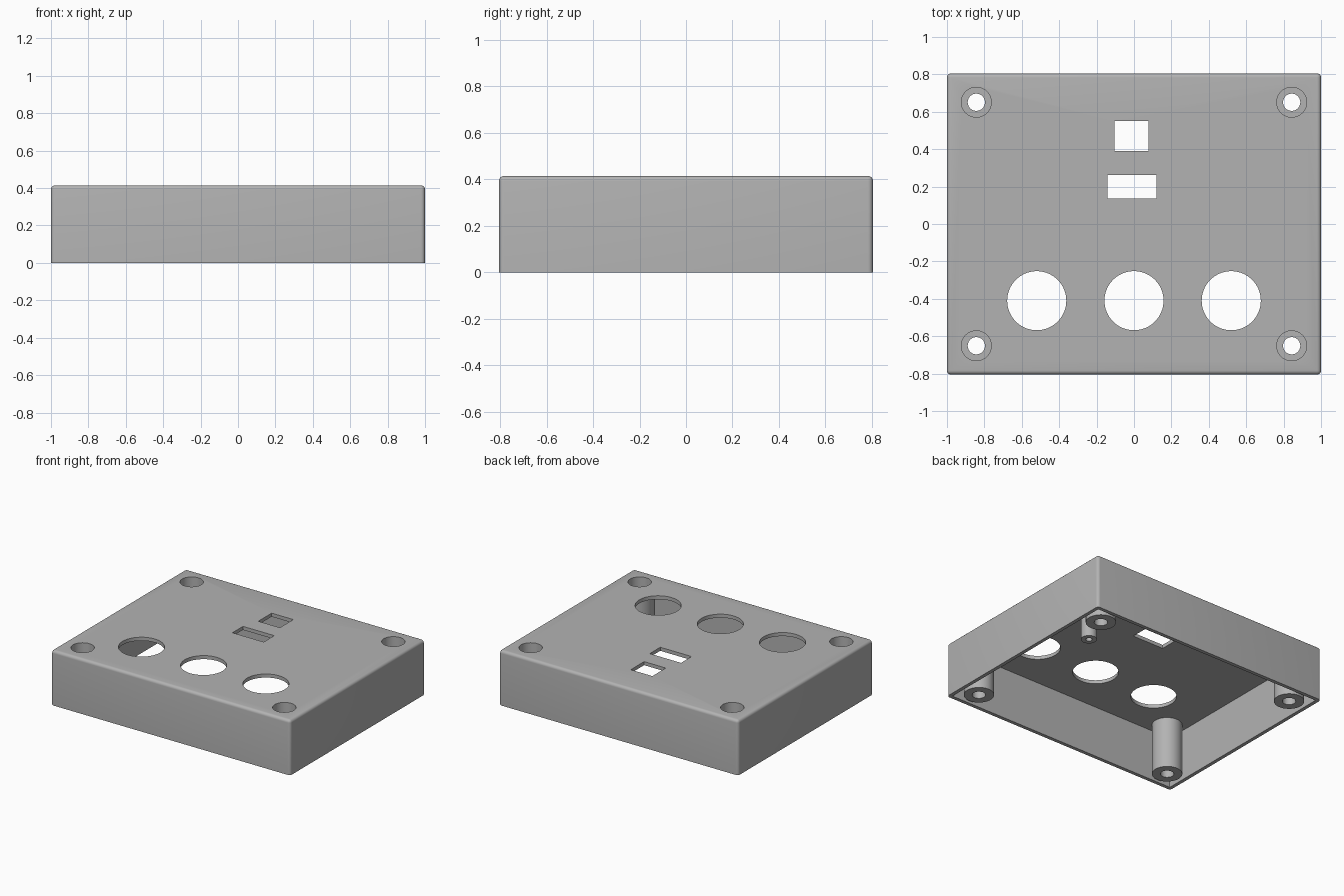
import bpy
import bmesh
import math
from mathutils import Matrix, Vector

cube = bpy.data.objects.get("Cube")
if cube:
    bpy.data.objects.remove(cube, do_unlink=True)

# Overall sizes
HALF_X, HALF_Y, HEIGHT = 1.0, 0.805, 0.415
WALL = 0.027
CEILING = HEIGHT - WALL
FILLET = 0.022
SEGMENTS = 64
POST_X, POST_Y = 0.843, 0.651
HEAD_RADIUS = 0.08

grey = bpy.data.materials.new("grey plastic")
grey.use_nodes = True
grey.diffuse_color = (0.45, 0.45, 0.45, 1)
grey.node_tree.nodes["Principled BSDF"].inputs["Base Color"].default_value = grey.diffuse_color


def make_object(name, bm):
    bmesh.ops.recalc_face_normals(bm, faces=bm.faces)
    mesh = bpy.data.meshes.new(name)
    bm.to_mesh(mesh)
    bm.free()
    mesh.materials.append(grey)
    obj = bpy.data.objects.new(name, mesh)
    bpy.context.collection.objects.link(obj)
    return obj


def box_mesh(low, high):
    low, high = Vector(low), Vector(high)
    bm = bmesh.new()
    bmesh.ops.create_cube(bm, size=1)
    bmesh.ops.scale(bm, vec=high - low, verts=bm.verts)
    bmesh.ops.translate(bm, vec=(low + high) / 2, verts=bm.verts)
    return bm


def cylinder_mesh(x, y, radius, low, high):
    bm = bmesh.new()
    place = Matrix.Translation((x, y, (low + high) / 2))
    bmesh.ops.create_cone(bm, cap_ends=True, segments=SEGMENTS, radius1=radius,
                          radius2=radius, depth=high - low, matrix=place)
    return bm


def lathe(name, profile, x, y):
    """Spin a closed (radius, height) profile into a tube."""
    bm = bmesh.new()
    ring = [bm.verts.new((r, 0, z)) for r, z in profile]
    edges = [bm.edges.new((ring[i - 1], ring[i])) for i in range(len(ring))]
    bmesh.ops.spin(bm, geom=ring + edges, cent=(0, 0, 0), axis=(0, 0, 1),
                   angle=math.tau, steps=SEGMENTS, use_merge=True)
    bmesh.ops.remove_doubles(bm, verts=bm.verts, dist=0.0001)
    bmesh.ops.translate(bm, vec=(x, y, 0), verts=bm.verts)
    return make_object(name, bm)


def select_only(obj):
    bpy.ops.object.select_all(action='DESELECT')
    obj.select_set(True)
    bpy.context.view_layer.objects.active = obj


def cut(target, bm):
    """Subtract a solid from the target, then discard the solid."""
    cutter = make_object("cutter", bm)
    cutter.hide_render = True
    select_only(target)
    mod = target.modifiers.new("cut", 'BOOLEAN')
    mod.operation = 'DIFFERENCE'
    mod.solver = 'EXACT'
    mod.object = cutter
    bpy.ops.object.modifier_apply(modifier=mod.name)
    bpy.data.objects.remove(cutter, do_unlink=True)


# Enclosure: box rounded everywhere but its open bottom
bm = box_mesh((-HALF_X, -HALF_Y, 0), (HALF_X, HALF_Y, HEIGHT))
rounded = [e for e in bm.edges if max(v.co.z for v in e.verts) > 0.1]
bmesh.ops.bevel(bm, geom=rounded, offset=FILLET, segments=5, profile=0.5, affect='EDGES')
enclosure = make_object("enclosure_shell", bm)

# Hollow inside
cut(enclosure, box_mesh((WALL - HALF_X, WALL - HALF_Y, -0.1),
                        (HALF_X - WALL, HALF_Y - WALL, CEILING)))

# Three round openings near the front
for x in (-0.52, 0, 0.52):
    cut(enclosure, cylinder_mesh(x, -0.41, 0.158, 0.3, 0.5))

# Two rectangular openings behind them
for x0, x1, y0, y1 in ((-0.104, 0.077, 0.39, 0.55), (-0.142, 0.12, 0.136, 0.262)):
    cut(enclosure, box_mesh((x0, y0, 0.3), (x1, y1, 0.5)))

# Corner screw posts with recessed heads
SEAT = 0.16
INSIDE_LID = CEILING + 0.01
post_profile = [(0.046, 0.001), (0.104, 0.001), (0.104, INSIDE_LID),
                (HEAD_RADIUS, INSIDE_LID), (HEAD_RADIUS, SEAT), (0.046, SEAT)]
posts = []
for side, sx in (("right", -1), ("left", 1)):
    for end, sy in (("front", -1), ("back", 1)):
        x, y = sx * POST_X, sy * POST_Y
        cut(enclosure, cylinder_mesh(x, y, HEAD_RADIUS, 0.3, 0.5))
        posts.append(lathe(f"screw_post_{end}_{side}", post_profile, x, y))

# Small standoff under the lid
standoff = lathe("small_standoff", [(0.022, 0.2), (0.055, 0.2),
                                    (0.055, INSIDE_LID), (0.022, INSIDE_LID)], 0.533, 0.154)

for obj in [enclosure, standoff] + posts:
    select_only(obj)
    bpy.ops.object.shade_smooth_by_angle(angle=math.radians(30))
